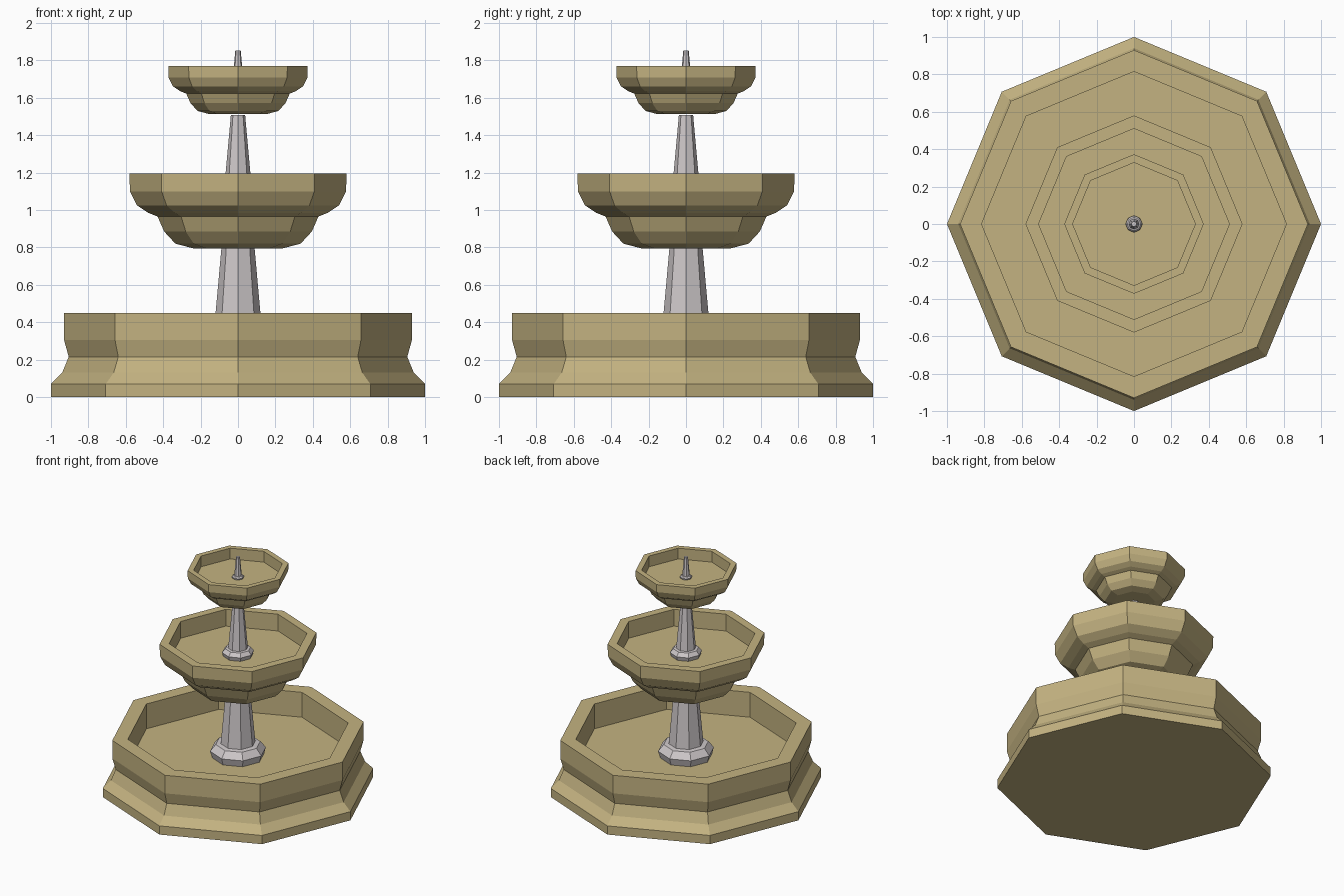
import bpy, bmesh
from math import cos, sin, pi

if "Cube" in bpy.data.objects:
    bpy.data.objects.remove(bpy.data.objects["Cube"])

SIDES = 8


def material(name, rgb):
    m = bpy.data.materials.new(name)
    m.diffuse_color = (*rgb, 1)
    m.use_nodes = True
    m.node_tree.nodes["Principled BSDF"].inputs["Base Color"].default_value = m.diffuse_color
    return m


def lathe(name, profile, mat, scale=1.0, z=0.0):
    """Turn an (r, z) profile, listed bottom to top, into a closed octagonal solid."""
    bm = bmesh.new()
    rings = [[bm.verts.new((r * scale * cos(2 * pi * i / SIDES),
                            r * scale * sin(2 * pi * i / SIDES),
                            z + h * scale)) for i in range(SIDES)]
             for r, h in profile]
    for a, b in zip(rings, rings[1:]):
        for i in range(SIDES):
            j = (i + 1) % SIDES
            bm.faces.new((a[i], a[j], b[j], b[i]))
    bm.faces.new(rings[0][::-1])
    bm.faces.new(rings[-1])
    bmesh.ops.recalc_face_normals(bm, faces=bm.faces)
    mesh = bpy.data.meshes.new(name)
    bm.to_mesh(mesh)
    bm.free()
    mesh.materials.append(mat)
    obj = bpy.data.objects.new(name, mesh)
    bpy.context.collection.objects.link(obj)
    return obj


sandstone = material("sandstone", (0.55, 0.45, 0.22))
marble = material("pale_stone", (0.62, 0.58, 0.59))

# Ground basin: plinth, waist, rim, then down the inner wall to the floor
lathe("lower_basin", [(1.0, 0), (1.0, 0.07), (0.94, 0.13), (0.905, 0.215),
                      (0.93, 0.305), (0.93, 0.45), (0.815, 0.45), (0.815, 0.25)], sandstone)

# Upper bowls share one stepped profile (heights measured from the underside)
bowl = [(0.24, 0), (0.335, 0.025), (0.395, 0.09), (0.43, 0.17), (0.48, 0.19),
        (0.54, 0.23), (0.578, 0.305), (0.58, 0.40), (0.51, 0.40), (0.51, 0.265)]
lathe("middle_bowl", bowl, sandstone, 1.0, 0.795)
lathe("top_bowl", bowl, sandstone, 0.643, 1.513)

# Tapered columns with a flared foot, each standing on a basin floor
column = [(0.19, 0), (0.207, 0.055), (0.165, 0.105), (0.128, 0.11), (0.067, 0.785)]
lathe("lower_column", column, marble, 1.0, 0.25)
lathe("upper_column", column, marble, 0.57, 1.06)
lathe("spout", column, marble, 0.217, 1.682)
